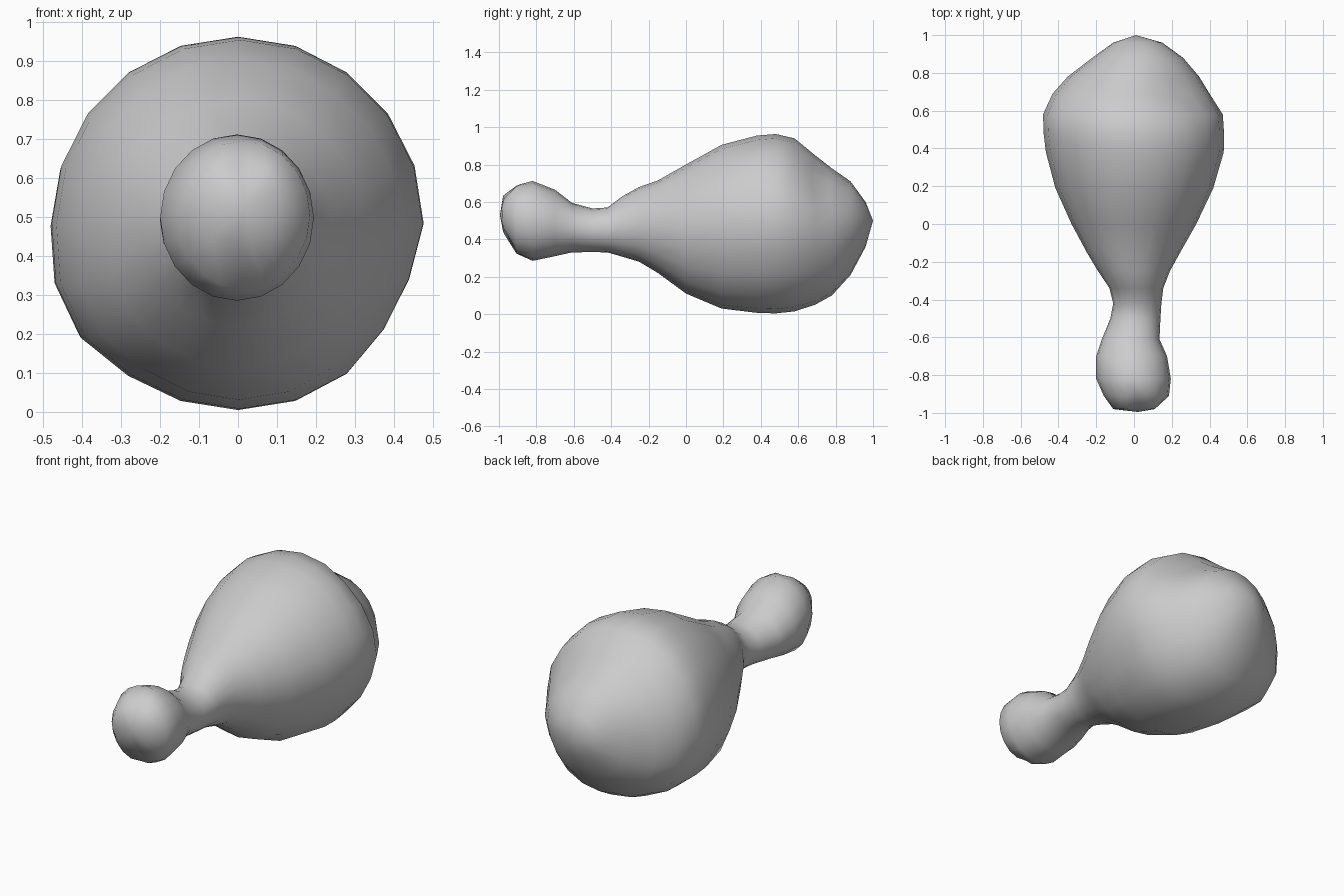
import bpy, bmesh, math
from mathutils import Vector

if "Cube" in bpy.data.objects:
    bpy.data.objects.remove(bpy.data.objects["Cube"])

SIDES = 20


def loft(name, rings, shape, tweak, tip_front=None, tip_back=None):
    """Skin rings (y, left, right, bottom, top) into one smooth body."""
    bm = bmesh.new()
    loops = []
    for y, xl, xr, zb, zt in rings:
        c = Vector(((xl + xr) / 2, y, (zb + zt) / 2))
        loop = []
        for i in range(SIDES):
            a = math.tau * i / SIDES
            k = shape(a, y)
            p = Vector((math.cos(a) * (xr - xl) / 2 * k, 0,
                        math.sin(a) * (zt - zb) / 2 * k))
            loop.append(bm.verts.new(tweak(c + p, a)))
        loops.append(loop)
    for r0, r1 in zip(loops, loops[1:]):
        for i in range(SIDES):
            j = (i + 1) % SIDES
            bm.faces.new((r0[i], r0[j], r1[j], r1[i]))
    for loop, tip in ((loops[0], tip_front), (loops[-1], tip_back)):
        t = bm.verts.new(tip)
        for i in range(SIDES):
            bm.faces.new((loop[i], loop[(i + 1) % SIDES], t))
    bmesh.ops.recalc_face_normals(bm, faces=bm.faces)
    me = bpy.data.meshes.new(name)
    bm.to_mesh(me)
    bm.free()
    me.shade_smooth()
    ob = bpy.data.objects.new(name, me)
    bpy.context.collection.objects.link(ob)
    return ob


# Knuckle, shank, then the swelling meat: y, left, right, bottom, top
rings = [
    (-0.98, -0.11, 0.11, 0.43, 0.64),
    (-0.91, -0.16, 0.185, 0.315, 0.695),
    (-0.82, -0.20, 0.195, 0.285, 0.712),
    (-0.70, -0.20, 0.175, 0.31, 0.665),
    (-0.61, -0.17, 0.135, 0.33, 0.595),
    (-0.50, -0.125, 0.14, 0.332, 0.565),
    (-0.42, -0.11, 0.145, 0.33, 0.57),
    (-0.34, -0.13, 0.155, 0.307, 0.63),
    (-0.25, -0.19, 0.19, 0.28, 0.68),
    (-0.15, -0.25, 0.245, 0.22, 0.715),
    (0.0, -0.33, 0.33, 0.11, 0.80),
    (0.19, -0.415, 0.42, 0.03, 0.905),
    (0.38, -0.465, 0.475, 0.007, 0.955),
    (0.48, -0.477, 0.477, 0.004, 0.963),
    (0.58, -0.48, 0.47, 0.015, 0.94),
    (0.69, -0.43, 0.40, 0.05, 0.85),
    (0.78, -0.35, 0.345, 0.10, 0.78),
    (0.88, -0.22, 0.26, 0.21, 0.71),
    (0.96, -0.11, 0.15, 0.36, 0.60),
]


def shape(a, y):
    # fuller lower-left flank, slightly slimmer lower-right one on the meat
    if y < -0.2:
        return 1.0
    w = min(1.0, (y + 0.2) / 0.4)
    bump = lambda deg: math.exp(-((math.degrees(a) - deg) / 18) ** 2)
    return 1 + w * (0.05 * bump(210) - 0.04 * bump(333))


def tweak(p, a):
    # shallow cleft between the two lobes of the knuckle
    if p.y < -0.85:
        p.y += 0.025 * math.exp(-((p.x - 0.02) / 0.04) ** 2)
    # folded hollow on the upper right of the back end
    d = (p - Vector((0.25, 0.70, 0.74))).length
    pull = 0.035 * math.exp(-(d / 0.13) ** 2)
    return p + (Vector((0, 0.35, 0.48)) - p).normalized() * pull


loft("drumstick", rings, shape, tweak, (0.02, -0.995, 0.53), (0.01, 1.0, 0.50))
